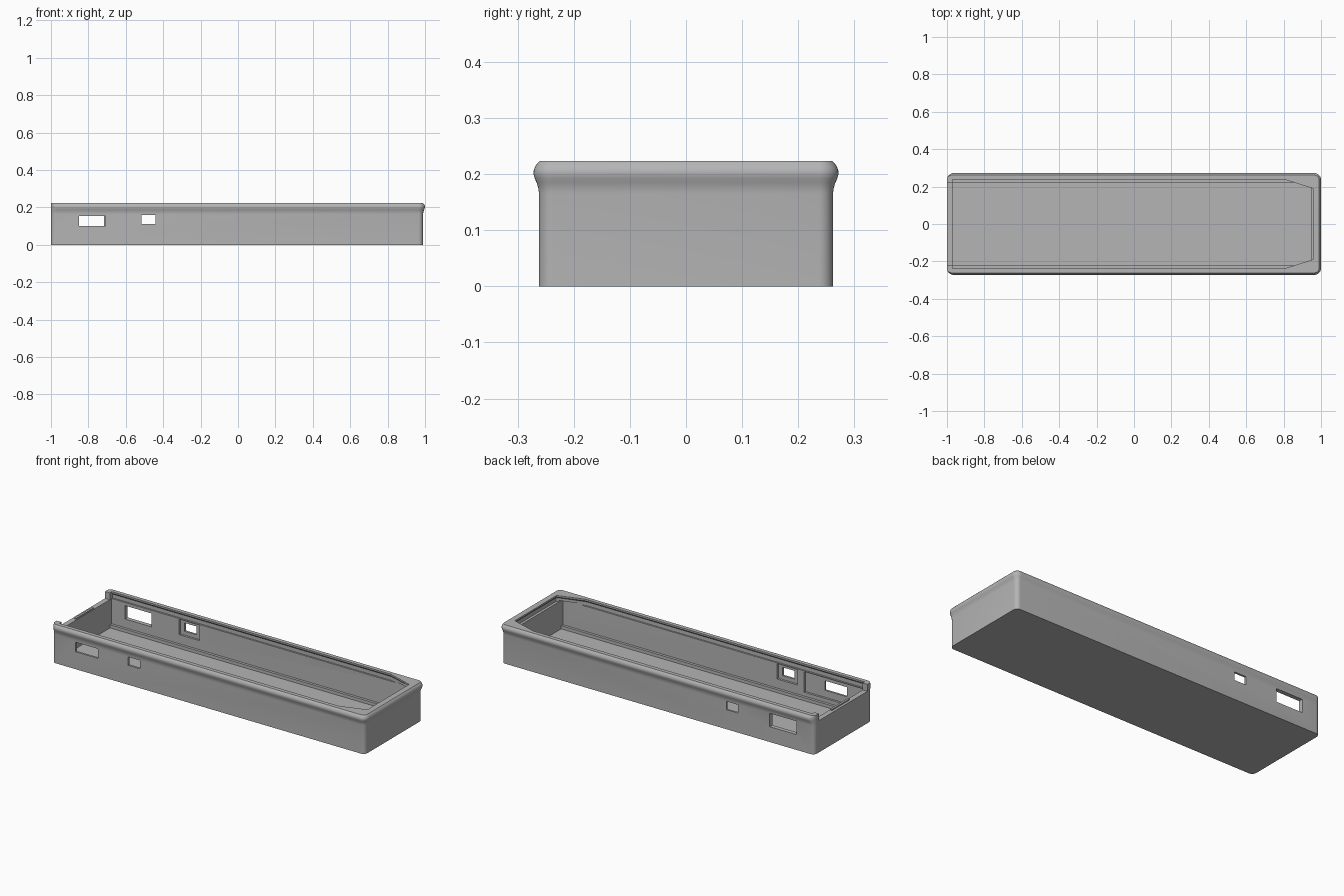
import bpy, bmesh
from math import sin, cos, pi

old = bpy.data.objects.get("Cube")
if old:
    bpy.data.objects.remove(old)

grey = bpy.data.materials.new("plain_grey")
grey.use_nodes = True
grey.diffuse_color = (0.46, 0.46, 0.46, 1)
grey.node_tree.nodes["Principled BSDF"].inputs["Base Color"].default_value = (0.46, 0.46, 0.46, 1)


def loft(name, rings):
    """Solid skinned through equal-length rings of points, capped at both ends."""
    bm = bmesh.new()
    loops = [[bm.verts.new(p) for p in ring] for ring in rings]
    n = len(loops[0])
    for low, high in zip(loops, loops[1:]):
        for i in range(n):
            j = (i + 1) % n
            bm.faces.new((low[i], low[j], high[j], high[i]))
    bm.faces.new(loops[0][::-1])
    bm.faces.new(loops[-1])
    bmesh.ops.recalc_face_normals(bm, faces=bm.faces)
    mesh = bpy.data.meshes.new(name)
    bm.to_mesh(mesh)
    bm.free()
    mesh.materials.append(grey)
    obj = bpy.data.objects.new(name, mesh)
    bpy.context.collection.objects.link(obj)
    return obj


def box(name, x0, x1, y0, y1, z0, z1):
    plan = [(x0, y0), (x1, y0), (x1, y1), (x0, y1)]
    return loft(name, [[(x, y, z) for x, y in plan] for z in (z0, z1)])


def rounded(x0, x1, w, r, z, steps=8):
    """Rounded rectangle ring at height z."""
    pts = []
    corners = [(x1 - r, w - r), (x0 + r, w - r), (x0 + r, r - w), (x1 - r, r - w)]
    for k, (cx, cy) in enumerate(corners):
        for s in range(steps + 1):
            a = (k + s / steps) * pi / 2
            pts.append((cx + r * cos(a), cy + r * sin(a), z))
    return pts


def lid_plan(e, z):
    """Lid-shaped opening with clipped corners, widened by e."""
    half = [(-0.97, 0.238 + e), (0.805, 0.238 + e), (0.956 + e, 0.19 + e)]
    return [(x, -y, z) for x, y in half] + [(x, y, z) for x, y in reversed(half)]


def cut(target, cutter):
    cutter.hide_render = True
    mod = target.modifiers.new("cut", 'BOOLEAN')
    mod.operation = 'DIFFERENCE'
    mod.solver = 'EXACT'
    mod.object = cutter
    bpy.context.view_layer.objects.active = target
    bpy.ops.object.modifier_apply(modifier=mod.name)
    bpy.data.objects.remove(cutter)


# Outer shell with a rolled rim on three sides and a flat left-hand end
profile = [(0, 0), (0.165, 0), (0.175, 0.0012), (0.184, 0.004), (0.192, 0.0075),
           (0.2, 0.0098), (0.206, 0.0095), (0.213, 0.007), (0.219, 0.003), (0.223, -0.001)]
tray = loft("tray", [rounded(-1, 0.99 + o, 0.262 + o, 0.025 + o, z) for z, o in profile])

# Main cavity, then the narrower floor channel between side ledges
cut(tray, box("cavity", -0.97, 0.95, -0.238, 0.238, 0.038, 0.19))
cut(tray, box("floor_channel", -0.97, 0.95, -0.223, 0.223, 0.02, 0.1))

# Undercut lid opening and the entry notch in the end wall
cut(tray, loft("lid_opening", [lid_plan(e, z) for z, e in ((0.183, 0.009), (0.205, 0.009), (0.214, 0), (0.25, 0))]))
cut(tray, box("lid_notch", -1.1, -0.96, -0.22, 0.22, 0.183, 0.26))

# Port openings: (x0, x1, z0, z1, side)
ports = [(-0.85, -0.708, 0.1, 0.155, -1), (-0.885, -0.716, 0.088, 0.165, 1),
         (-0.515, -0.44, 0.112, 0.16, -1), (-0.515, -0.44, 0.112, 0.16, 1)]
for x0, x1, z0, z1, side in ports:
    ys = sorted((side * 0.2, side * 0.3))
    cut(tray, box("port", x0, x1, *ys, z0, z1))

# Shallow recesses inside the walls around the ports
recesses = [(-0.96, -0.585, 0.06, 0.178, -1), (-0.542, -0.412, 0.09, 0.178, -1),
            (-0.542, -0.412, 0.09, 0.178, 1)]
for x0, x1, z0, z1, side in recesses:
    ys = sorted((side * 0.2, side * 0.25))
    cut(tray, box("recess", x0, x1, *ys, z0, z1))

# Small catch on the notched end wall
catch = box("lid_catch", -0.985, -0.973, -0.08, 0.08, 0.18, 0.19)

for obj in (tray, catch):
    bpy.ops.object.select_all(action='DESELECT')
    obj.select_set(True)
    bpy.context.view_layer.objects.active = obj
    bpy.ops.object.shade_smooth_by_angle(angle=pi / 6)
